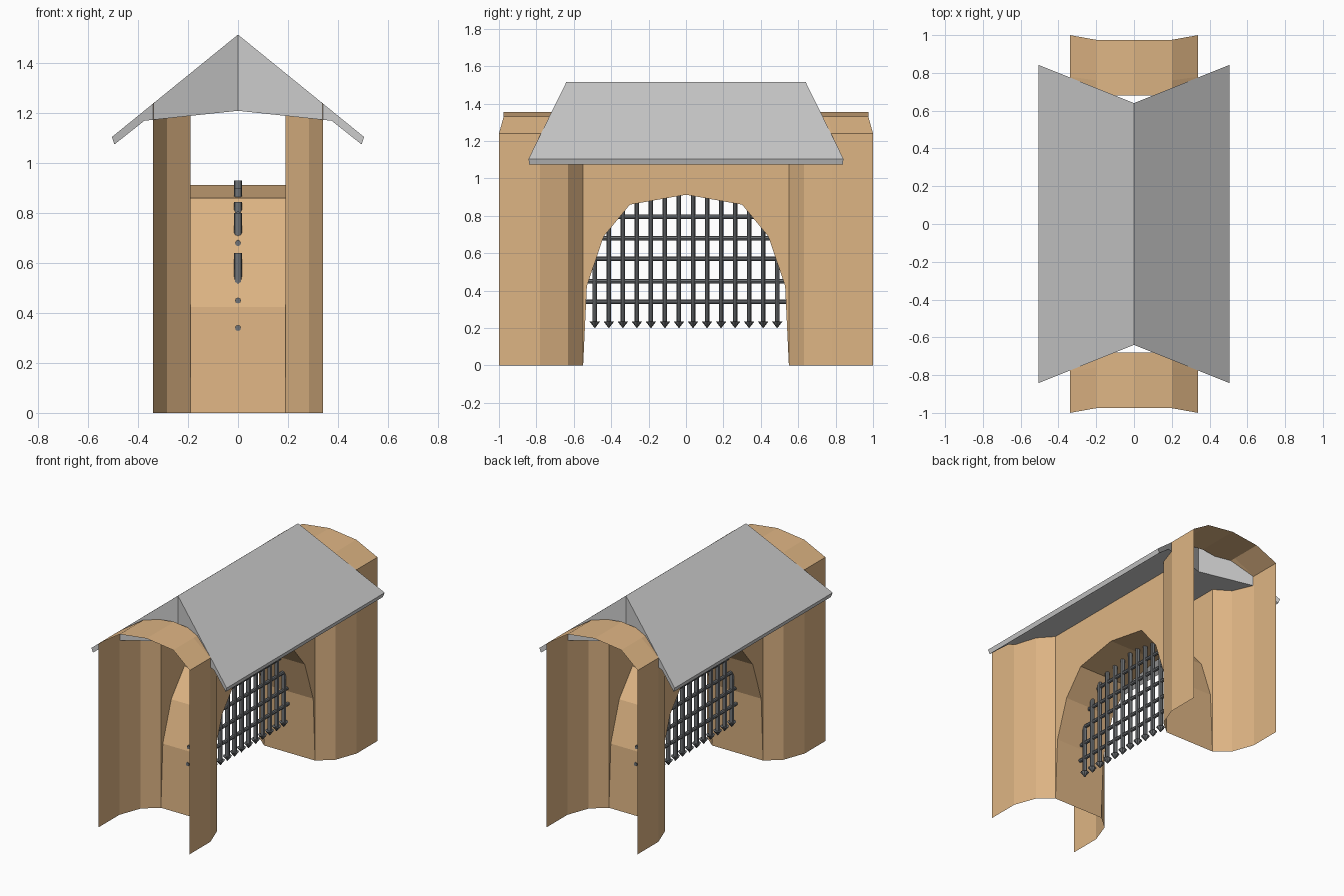
import bpy, bmesh
from math import pi
from mathutils import Matrix

if "Cube" in bpy.data.objects:
    bpy.data.objects.remove(bpy.data.objects["Cube"])


def material(name, rgb):
    m = bpy.data.materials.new(name)
    m.diffuse_color = (*rgb, 1)
    m.use_nodes = True
    m.node_tree.nodes["Principled BSDF"].inputs["Base Color"].default_value = m.diffuse_color
    return m


STONE = material("sandstone", (0.73, 0.46, 0.23))
IRON = material("iron", (0.16, 0.17, 0.18))


def finish(name, bm, mat=None):
    bmesh.ops.remove_doubles(bm, verts=bm.verts, dist=0.0005)
    bmesh.ops.recalc_face_normals(bm, faces=bm.faces)
    me = bpy.data.meshes.new(name)
    bm.to_mesh(me)
    bm.free()
    if mat:
        me.materials.append(mat)
    ob = bpy.data.objects.new(name, me)
    bpy.context.collection.objects.link(ob)
    return ob


def face(bm, *pts):
    bm.faces.new([bm.verts.new(p) for p in pts])


def strip(bm, a, b):
    for i in range(len(a) - 1):
        face(bm, a[i], a[i + 1], b[i + 1], b[i])


# Half arch outline (y, z), mirrored to a full arch
half = [(0.55, 0), (0.53, 0.425), (0.44, 0.69), (0.30, 0.86)]
arch = [(-y, z) for y, z in half] + [(0, 0.913)] + half[::-1]

# Gate walls and arch soffit
bm = bmesh.new()
for x in (-0.19, 0.19):
    strip(bm, [(x, y, z) for y, z in arch], [(x, y, 1.2) for y, z in arch])
strip(bm, [(-0.19, y, z) for y, z in arch], [(0.19, y, z) for y, z in arch])
finish("arch_wall", bm, STONE)

# Open-ended curved towers with faceted vault tops
plan = [(0.34, 1.0, 1.24), (0.34, 0.78, 1.24), (0.285, 0.63, 1.26), (0.19, 0.55, 1.2)]
outer = [(0.34, 1.0, 1.24), (0.20, 0.975, 1.33), (0, 0.975, 1.355)]
inner = [(0.34, 0.78, 1.24), (0.20, 0.76, 1.33)]
for sy, label in ((-1, "front"), (1, "back")):
    bm = bmesh.new()
    for sx in (-1, 1):
        def f(p):
            return (p[0] * sx, p[1] * sy, p[2])
        strip(bm, [f((x, y, 0)) for x, y, z in plan], [f(p) for p in plan])
        strip(bm, [f(p) for p in outer[:2]], [f(p) for p in inner])
        face(bm, *[f(p) for p in (outer[1], outer[2], (0, 0.68, 1.355),
                                  (0.20, 0.68, 1.33), inner[1])])
        face(bm, *[f(p) for p in (inner[0], inner[1], (0.20, 0.68, 1.33), plan[2])])
    finish(label + "_tower", bm, STONE)

# Solid gable roof with swallow-tail ends
prof = [(0, 1.515), (0.505, 1.105), (0.495, 1.075), (0.375, 1.17), (0, 1.21)]
bm = bmesh.new()
for sx in (-1, 1):
    ends = [[(sx * x, sy * (0.64 + 0.4 * x), z) for x, z in prof] for sy in (-1, 1)]
    strip(bm, *ends)
    for e in ends:
        face(bm, *e)
finish("roof", bm)


# Portcullis
def rod(bm, r1, r2, length, matrix, sides=8):
    bmesh.ops.create_cone(bm, cap_ends=True, segments=sides, radius1=r1,
                          radius2=r2, depth=length, matrix=matrix)


T = Matrix.Translation
tops = [0.93, 0.93, 0.93, 0.90, 0.845, 0.80, 0.64]
bars, spikes, rails = bmesh.new(), bmesh.new(), bmesh.new()
for i, top in enumerate(tops):
    for s in (-1, 1):
        y = s * 0.075 * (i + 0.5)
        rod(bars, 0.016, 0.016, top - 0.23,
            T((0, y, (top + 0.23) / 2)) @ Matrix.Diagonal((1, 0.75, 1, 1)))
        rod(spikes, 0.001, 0.028, 0.035, T((0, y, 0.2175)))
for z, y in ((0.34, 0.54), (0.45, 0.53), (0.57, 0.49), (0.68, 0.45), (0.795, 0.37)):
    rod(rails, 0.012, 0.012, 2 * y, T((0, 0, z)) @ Matrix.Rotation(pi / 2, 4, "X"))
finish("grille_bars", bars, IRON)
finish("grille_spikes", spikes, IRON)
finish("grille_rails", rails, IRON)
